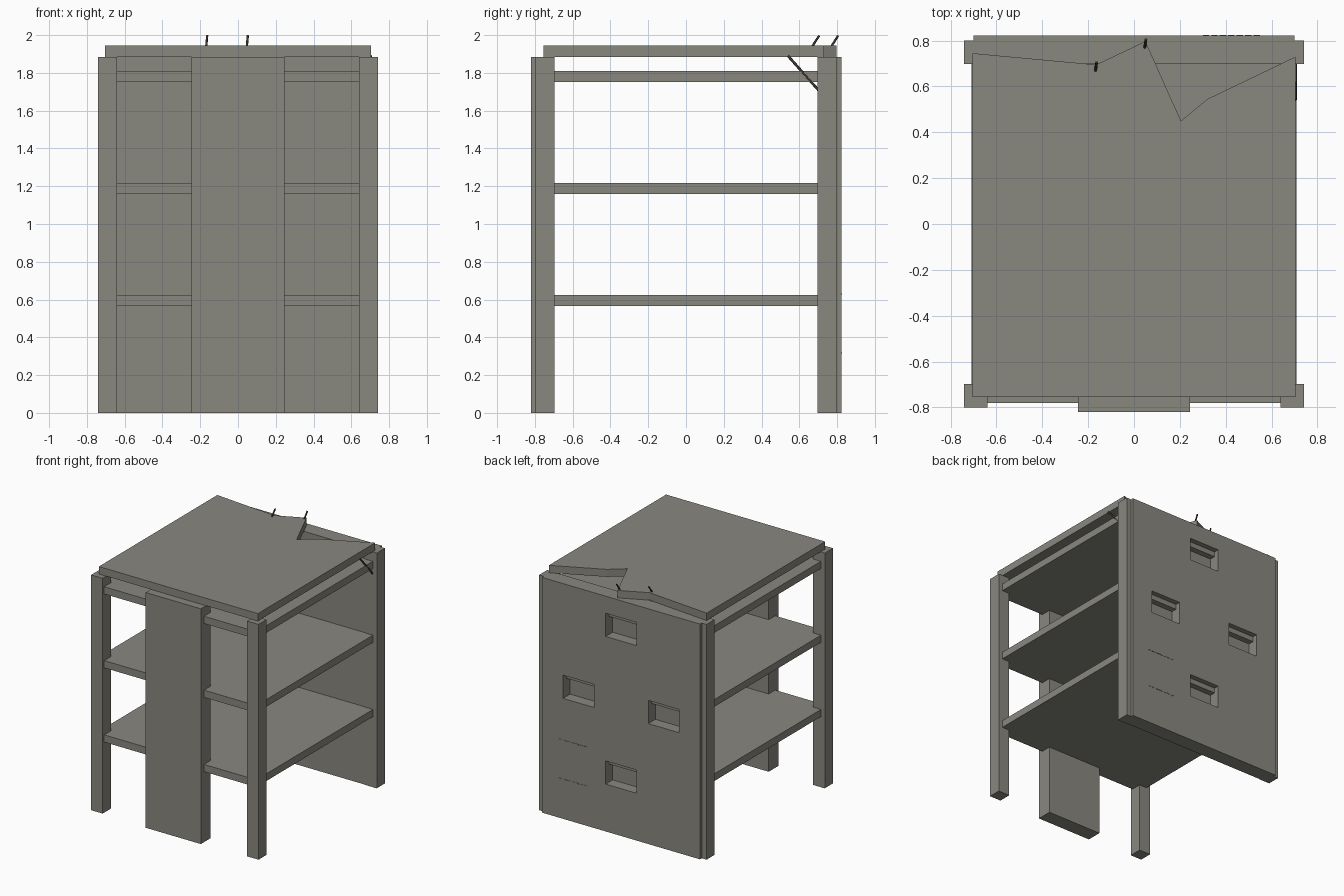
import bpy
import bmesh
from mathutils import Vector

if "Cube" in bpy.data.objects:
    bpy.data.objects.remove(bpy.data.objects["Cube"])


def material(name, color):
    m = bpy.data.materials.new(name)
    m.diffuse_color = (*color, 1)
    m.use_nodes = True
    m.node_tree.nodes["Principled BSDF"].inputs["Base Color"].default_value = m.diffuse_color
    return m


CONCRETE = material("concrete", (0.25, 0.243, 0.213))
STEEL = material("dark steel", (0.045, 0.04, 0.035))


def finish(name, bm, mat):
    bmesh.ops.recalc_face_normals(bm, faces=bm.faces)
    me = bpy.data.meshes.new(name)
    bm.to_mesh(me)
    bm.free()
    me.materials.append(mat)
    ob = bpy.data.objects.new(name, me)
    bpy.context.collection.objects.link(ob)
    return ob


def boxes(name, spans, mat=CONCRETE):
    """One object made of boxes, each given as (x0, x1, y0, y1, z0, z1)."""
    bm = bmesh.new()
    for x0, x1, y0, y1, z0, z1 in spans:
        vs = bmesh.ops.create_cube(bm, size=1)["verts"]
        for v in vs:
            v.co = (x1 if v.co.x > 0 else x0,
                    y1 if v.co.y > 0 else y0,
                    z1 if v.co.z > 0 else z0)
    return finish(name, bm, mat)


def rod(name, a, b, r=0.006):
    a, b = Vector(a), Vector(b)
    bm = bmesh.new()
    bmesh.ops.create_cone(bm, cap_ends=True, segments=8, radius1=r, radius2=r,
                          depth=(b - a).length)
    bm.transform((b - a).to_track_quat('Z', 'Y').to_matrix().to_4x4())
    bmesh.ops.translate(bm, verts=bm.verts, vec=(a + b) / 2)
    ob = finish(name, bm, STEEL)
    for p in ob.data.polygons:
        p.use_smooth = len(p.vertices) == 4


TOP = 1.885

# Corner columns and the wide front pillar
for side, sx in (("left", -1), ("right", 1)):
    x0, x1 = sorted((sx * 0.64, sx * 0.742))
    boxes(f"front_{side}_column", [(x0, x1, -0.80, -0.697, 0, TOP)])
    boxes(f"back_{side}_column", [(x0, x1, 0.697, 0.80, 0, TOP)])
boxes("front_pillar", [(-0.245, 0.245, -0.82, -0.697, 0, TOP)])

# Floor slabs
for i, z in enumerate((0.565, 1.16, 1.752)):
    boxes(f"floor_slab_{i + 1}", [(-0.708, 0.708, -0.78, 0.71, z, z + 0.058)])

# Back wall with stepped, blind window recesses
wall = boxes("back_wall", [(-0.70, 0.70, 0.70, 0.822, 0, TOP)])
windows = [(0, 0.472), (0.378, 1.058), (-0.378, 1.058), (0, 1.655)]
cuts = [
    boxes("outer_cutter", [(x - 0.137, x + 0.137, 0.78, 0.90, z - 0.093, z + 0.093)
                           for x, z in windows]),
    boxes("inner_cutter", [(x - 0.137, x + 0.137, 0.732, 0.91, z - 0.093, z + 0.052)
                           for x, z in windows]),
]
bpy.context.view_layer.objects.active = wall
for cutter in cuts:
    cutter.hide_render = True
    mod = wall.modifiers.new("recess", 'BOOLEAN')
    mod.object = cutter
    mod.solver = 'EXACT'
    bpy.ops.object.modifier_apply(modifier=mod.name)
for cutter in cuts:
    bpy.data.objects.remove(cutter)

# Two rows of thin dashes on the back wall
boxes("wall_dashes", [(0.30 + 0.037 * i, 0.327 + 0.037 * i, 0.82, 0.825, z, z + 0.006)
                      for z in (0.315, 0.627) for i in range(7)])

# Roof slab with a broken back edge
outline = [(-0.705, -0.755), (0.705, -0.755), (0.705, 0.73), (0.32, 0.545),
           (0.205, 0.45), (0.05, 0.797), (-0.165, 0.695), (-0.705, 0.745)]
bm = bmesh.new()
face = bm.faces.new([bm.verts.new((x, y, TOP)) for x, y in outline])
ext = bmesh.ops.extrude_face_region(bm, geom=[face])["geom"]
bmesh.ops.translate(bm, vec=(0, 0, 0.06),
                    verts=[g for g in ext if isinstance(g, bmesh.types.BMVert)])
finish("roof_slab", bm, CONCRETE)

# Bent reinforcing bars sticking out of the break
rod("reinforcing_bar_1", (-0.17, 0.655, 1.92), (-0.163, 0.705, 1.997))
rod("reinforcing_bar_2", (0.045, 0.757, 1.92), (0.052, 0.805, 1.997))
rod("hanging_bar", (0.703, 0.54, 1.89), (0.703, 0.70, 1.71), 0.007)
